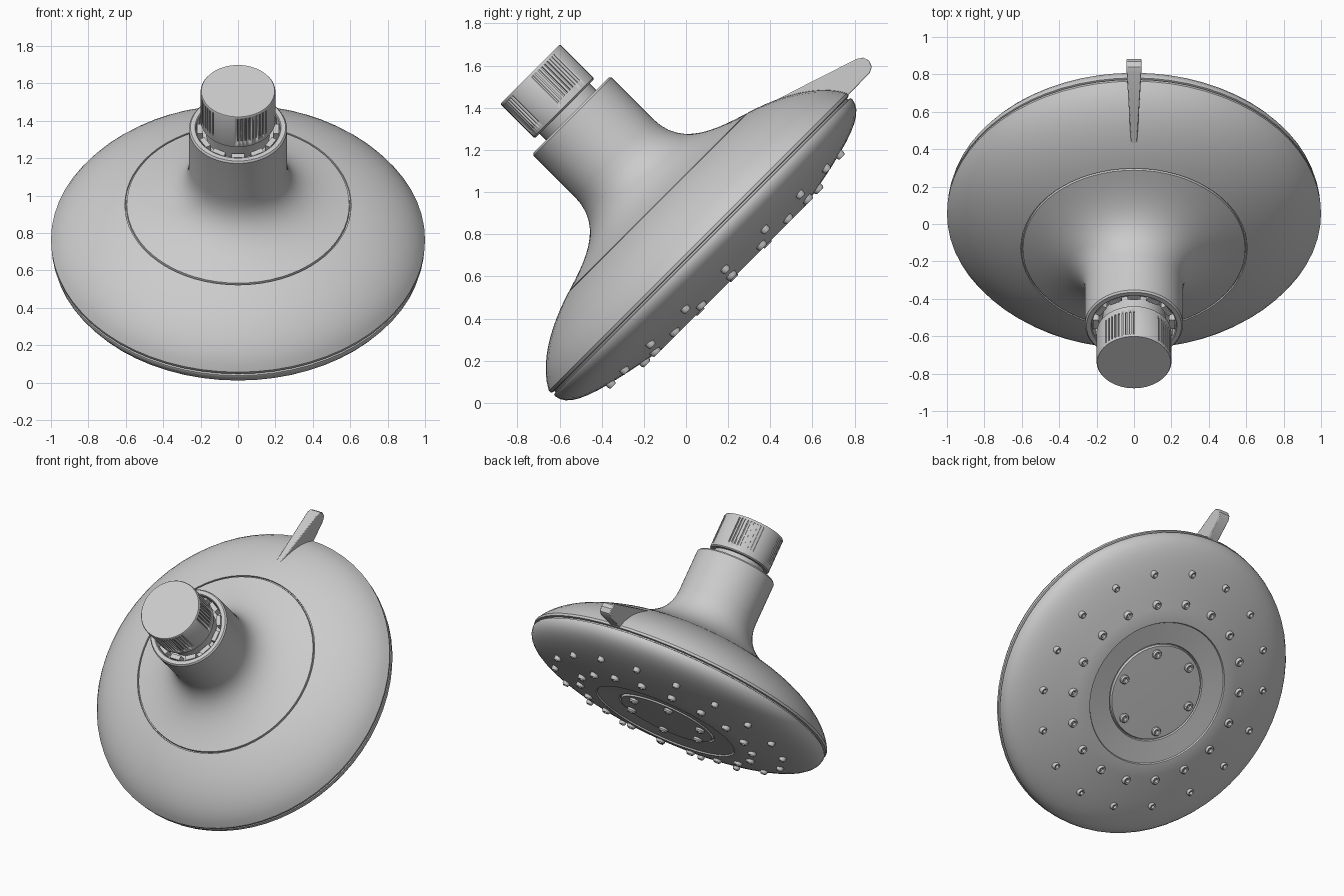
import bpy, bmesh, math
from mathutils import Matrix, Vector
from mathutils.geometry import interpolate_bezier

cube = bpy.data.objects.get("Cube")
if cube:
    bpy.data.objects.remove(cube, do_unlink=True)

# Shared tilted frame: local z runs from the spray face to the connector
FRAME = Matrix.Translation((0, 0.41, 0.41)) @ Matrix.Rotation(math.radians(45), 4, 'X')


def finish(name, bm, matrix=FRAME, angle=35):
    bmesh.ops.recalc_face_normals(bm, faces=bm.faces)
    mesh = bpy.data.meshes.new(name)
    bm.to_mesh(mesh)
    bm.free()
    obj = bpy.data.objects.new(name, mesh)
    bpy.context.collection.objects.link(obj)
    obj.matrix_world = matrix
    bpy.ops.object.select_all(action='DESELECT')
    obj.select_set(True)
    bpy.context.view_layer.objects.active = obj
    bpy.ops.object.shade_smooth_by_angle(angle=math.radians(angle))
    return obj


def bezier(a, b, c, d, n=12):
    pts = [Vector((p[0], p[1], 0)) for p in (a, b, c, d)]
    return [(p.x, p.y) for p in interpolate_bezier(*pts, n)]


def revolve(bm, profile, steps=64, place=Matrix()):
    """Spin (radius, height) points around z, optionally moved into place."""
    verts = [bm.verts.new((r, 0, h)) for r, h in profile]
    edges = [bm.edges.new(pair) for pair in zip(verts, verts[1:])]
    bmesh.ops.spin(bm, geom=verts + edges, axis=(0, 0, 1), cent=(0, 0, 0),
                   angle=math.tau, steps=steps, use_duplicate=False)
    new = [v for v in bm.verts if not v.tag]
    bmesh.ops.remove_doubles(bm, verts=new, dist=0.0004)
    new = [v for v in bm.verts if not v.tag]
    bmesh.ops.transform(bm, matrix=place, verts=new)
    for v in new:
        v.tag = True


def lathe(name, profile, steps=64):
    bm = bmesh.new()
    revolve(bm, profile, steps)
    return finish(name, bm)


def ring_of_boxes(name, angles, radius, height, size):
    bm = bmesh.new()
    for a in angles:
        place = (Matrix.Rotation(math.radians(a), 4, 'Z')
                 @ Matrix.Translation((radius, 0, height))
                 @ Matrix.Diagonal((*size, 1)))
        bmesh.ops.create_cube(bm, size=1, matrix=place)
    return finish(name, bm)


# Domed back with collar, circular trim groove and rim
collar = [(0, 1.29), (0.218, 1.29), (0.225, 1.345), (0.23, 1.35), (0.254, 1.35), (0.262, 1.34)]
fillet = bezier((0.262, 1.065), (0.262, 0.88), (0.42, 0.82), (0.595, 0.768))
groove = [(0.597, 0.755), (0.603, 0.755)]
dome = bezier((0.605, 0.765), (0.75, 0.72), (0.93, 0.635), (1.0, 0.5))
lathe("back_shell", collar + fillet + groove + dome + [(0.998, 0.485), (0.985, 0.481), (0, 0.481)])

# Spray face with stepped centre
face = bezier((0.997, 0.462), (0.99, 0.36), (0.8, 0.32), (0.48, 0.26))
centre = [(0.472, 0.261), (0.467, 0.27), (0.325, 0.283), (0.32, 0.292),
          (0.315, 0.292), (0.31, 0.277), (0, 0.272)]
lathe("spray_face", [(0, 0.473), (0.985, 0.473), (0.995, 0.47)] + face + centre)
lathe("rim_seam", [(0, 0.49), (0.982, 0.49), (0.982, 0.465), (0, 0.465)])

# Nozzle rings: count, ring radius, face height, nozzle radius
bm = bmesh.new()
for count, ring, height, r in ((6, 0.26, 0.274, 0.03), (18, 0.59, 0.28, 0.028), (18, 0.78, 0.32, 0.023)):
    nozzle = [(0, 0.004), (r * 0.4, 0.004), (r * 0.45, -0.018), (r * 0.75, -0.02), (r, -0.01), (r, 0.02)]
    for i in range(count):
        spot = Matrix.Rotation(math.tau * i / count, 4, 'Z') @ Matrix.Translation((ring, 0, height))
        revolve(bm, nozzle, 12, spot)
finish("nozzles", bm)

# Connector neck and the ring of tabs around it
lathe("neck", [(0, 1.25), (0.168, 1.25), (0.168, 1.41), (0, 1.41)], 48)
ring_of_boxes("collar_tabs", range(0, 360, 30), 0.203, 1.31, (0.03, 0.07, 0.06))

# Connector cap with four patches of grip grooves
cap = lathe("connector_cap", [(0, 1.395), (0.193, 1.395), (0.2, 1.402), (0.2, 1.62),
                              (0.196, 1.626), (0, 1.626)], 64)
angles = [quarter * 90 + 6 * i for quarter in range(4) for i in range(9)]
cutter = ring_of_boxes("grip_cutter", angles, 0.205, 1.525, (0.026, 0.008, 0.17))
cutter.hide_render = True
mod = cap.modifiers.new("grip_grooves", 'BOOLEAN')
mod.object = cutter
mod.operation = 'DIFFERENCE'
mod.solver = 'EXACT'
bpy.context.view_layer.objects.active = cap
bpy.ops.object.modifier_apply(modifier=mod.name)
bpy.data.objects.remove(cutter, do_unlink=True)

# Tapered selector lever: side outline in (y, z), widening towards the tip
outline = [(0.28, 1.36), (0.55, 1.5), (0.81, 1.632), (0.84, 1.638), (0.868, 1.625),
           (0.882, 1.595), (0.872, 1.565), (0.74, 1.43), (0.5, 1.3), (0.28, 1.3)]
bm = bmesh.new()
sides = []
for s in (-1, 1):
    sides.append([bm.verts.new((s * (0.006 + 0.034 * min(1, (y - 0.28) / 0.52)), y, z))
                  for y, z in outline])
    bm.faces.new(sides[-1])
for i in range(len(outline)):
    j = (i + 1) % len(outline)
    bm.faces.new((sides[0][i], sides[0][j], sides[1][j], sides[1][i]))
lever = finish("selector_lever", bm, Matrix())
bevel = lever.modifiers.new("soft_edges", 'BEVEL')
bevel.width = 0.005
bevel.segments = 2
bevel.limit_method = 'ANGLE'
bevel.angle_limit = math.radians(60)
